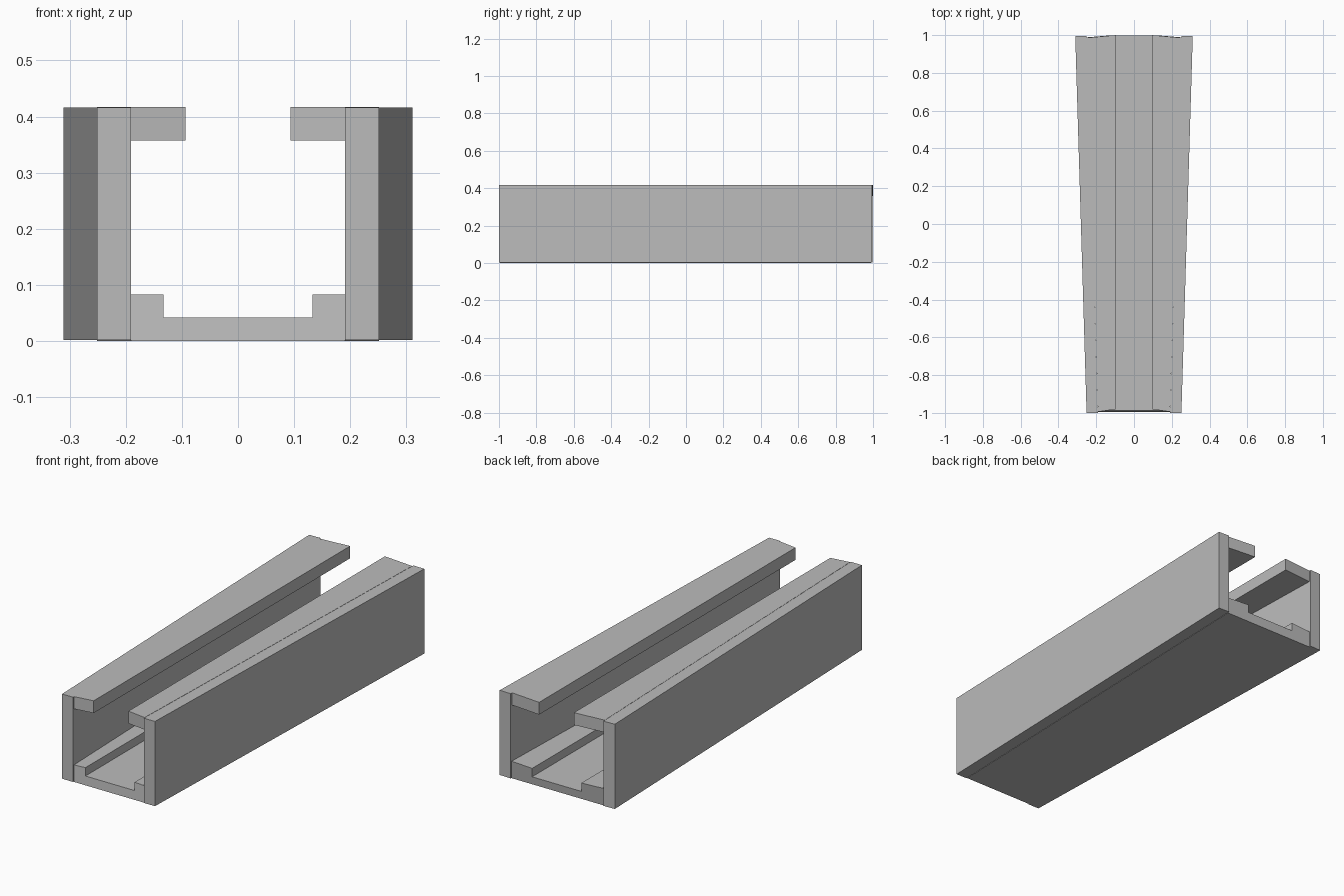
import bpy
import bmesh

HALF = 1.0                      # half length of the channel
FRONT_IN, BACK_IN = 0.191, 0.251  # inner wall face at each end
WALL = 0.06
TOP = 0.417
LIP_EDGE = 0.094
LEDGE_EDGE = 0.133

cube = bpy.data.objects.get("Cube")
if cube:
    bpy.data.objects.remove(cube, do_unlink=True)

grey = bpy.data.materials.new("mid_grey")
grey.use_nodes = True
colour = (0.5, 0.5, 0.5, 1)
grey.diffuse_color = colour
grey.node_tree.nodes["Principled BSDF"].inputs["Base Color"].default_value = colour


def loft(name, front, back):
    """Solid between two matching end outlines."""
    bm = bmesh.new()
    a = [bm.verts.new(p) for p in front]
    b = [bm.verts.new(p) for p in back]
    bm.faces.new(a)
    bm.faces.new(b[::-1])
    for i in range(len(a)):
        j = (i + 1) % len(a)
        bm.faces.new((a[j], a[i], b[i], b[j]))
    bmesh.ops.recalc_face_normals(bm, faces=bm.faces)
    mesh = bpy.data.meshes.new(name)
    bm.to_mesh(mesh)
    bm.free()
    mesh.materials.append(grey)
    obj = bpy.data.objects.new(name, mesh)
    bpy.context.collection.objects.link(obj)
    return obj


def box_outline(x0, y0, x1, y1, z0, z1):
    return [(x0, y0, z0), (x1, y1, z0), (x1, y1, z1), (x0, y0, z1)]


for label, s in (("left", 1), ("right", -1)):
    # Flared side wall
    loft(label + "_wall",
         box_outline(s * FRONT_IN, -HALF, s * (FRONT_IN + WALL), -HALF, 0.002, TOP - 0.001),
         box_outline(s * BACK_IN, 0.996, s * (BACK_IN + WALL), 0.994, 0.002, TOP - 0.001))
    # Overhanging lip with slightly skewed ends
    loft(label + "_lip",
         box_outline(s * FRONT_IN, -0.994, s * LIP_EDGE, -0.98, 0.357, TOP),
         box_outline(s * BACK_IN, 0.986, s * LIP_EDGE, HALF, 0.357, TOP))


def floor_outline(inner, y_wall, y_mid):
    """Shallow U section: floor with a raised ledge along each side."""
    half = [(inner, y_wall, 0), (inner, y_wall, 0.083),
            (LEDGE_EDGE, y_mid, 0.083), (LEDGE_EDGE, y_mid, 0.042)]
    return half + [(-x, y, z) for x, y, z in reversed(half)]


# Floor with ledges
loft("floor", floor_outline(FRONT_IN, -0.994, -0.988),
     floor_outline(BACK_IN, 0.988, 0.998))
